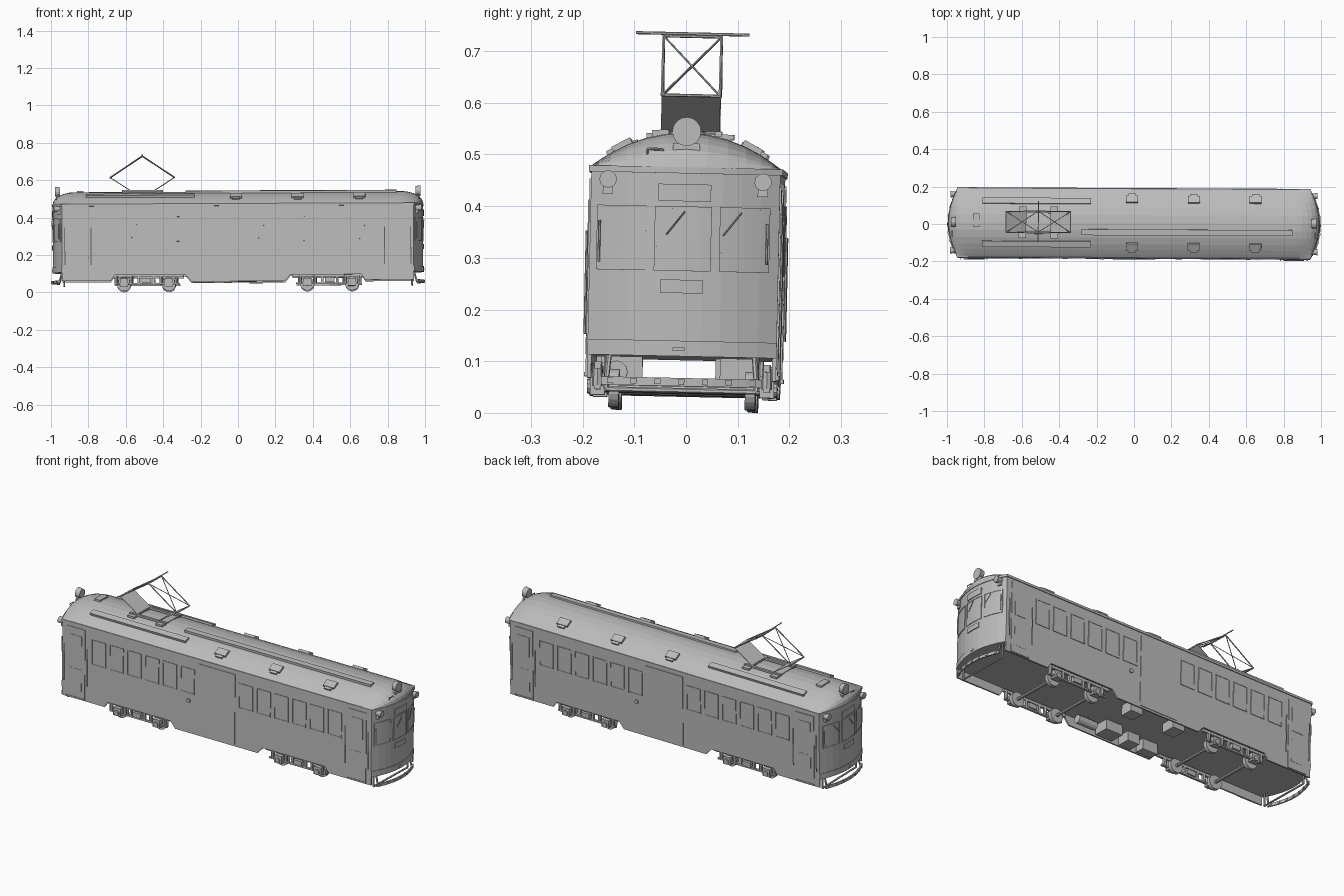
import bpy, bmesh, math
from mathutils import Matrix, Vector

cube = bpy.data.objects.get("Cube")
if cube:
    bpy.data.objects.remove(cube)

grey = bpy.data.materials.new("plain grey")
grey.use_nodes = True
grey.diffuse_color = (0.5, 0.5, 0.5, 1)
grey.node_tree.nodes["Principled BSDF"].inputs["Base Color"].default_value = (0.5, 0.5, 0.5, 1)

HALF = 0.183          # half width of the body
EAVE = 0.457          # height where the roof starts
parts = []


def end_x(y):
    """Bowed plan of each end."""
    return 0.99 - 0.05 * (y / HALF) ** 2


def finish(name, bm, mx=False, my=False):
    """Mirror across x and/or y, then turn the bmesh into an object."""
    for axis, wanted in ((0, mx), (1, my)):
        if wanted:
            new = bmesh.ops.duplicate(bm, geom=bm.verts[:] + bm.edges[:] + bm.faces[:])["geom"]
            for v in new:
                if isinstance(v, bmesh.types.BMVert):
                    v.co[axis] *= -1
    bmesh.ops.recalc_face_normals(bm, faces=bm.faces[:])
    mesh = bpy.data.meshes.new(name)
    bm.to_mesh(mesh)
    bm.free()
    mesh.materials.append(grey)
    ob = bpy.data.objects.new(name, mesh)
    bpy.context.collection.objects.link(ob)
    parts.append(ob)


def box(bm, x0, x1, y0, y1, z0, z1, tilt=0):
    centre = Vector(((x0 + x1) / 2, (y0 + y1) / 2, (z0 + z1) / 2))
    m = Matrix.Translation(centre) @ Matrix.Rotation(tilt, 4, 'X') @ Matrix.Diagonal((x1 - x0, y1 - y0, z1 - z0, 1))
    bmesh.ops.create_cube(bm, size=1, matrix=m)


def rod(bm, a, b, r, sides=6, r2=None):
    a, b = Vector(a), Vector(b)
    d = b - a
    m = Matrix.Translation((a + b) / 2) @ d.to_track_quat('Z', 'Y').to_matrix().to_4x4()
    bmesh.ops.create_cone(bm, cap_ends=True, segments=sides, radius1=r,
                          radius2=r if r2 is None else r2, depth=d.length, matrix=m)


def prism(bm, pts, offset):
    face = bm.faces.new([bm.verts.new(p) for p in pts])
    new = bmesh.ops.extrude_face_region(bm, geom=[face])["geom"]
    bmesh.ops.translate(bm, vec=offset, verts=[v for v in new if isinstance(v, bmesh.types.BMVert)])


def bowed(bm, y0, y1, z0, z1, t, back=0.004, n=6):
    """A panel following the bowed end, standing t proud of it."""
    ys = [y0 + (y1 - y0) * i / n for i in range(n + 1)]
    outline = [(end_x(y) + t, y, z0) for y in ys] + [(end_x(y) - back, y, z0) for y in reversed(ys)]
    prism(bm, outline, (0, 0, z1 - z0))


# Body shell
bm = bmesh.new()
ys = [HALF * (i / 5 - 1) for i in range(11)]
plan = [(end_x(y), y, 0.1) for y in ys] + [(-end_x(y), y, 0.1) for y in reversed(ys)]
prism(bm, plan, (0, 0, EAVE - 0.1))
finish("body", bm)

# Domed roof with rounded ends
bm = bmesh.new()
us = [0, 0.3, 0.6, 0.88, 0.91, 0.94, 0.965, 0.985, 0.995, 1]
us = [-u for u in reversed(us[1:])] + us
grid = []
for u in us:
    e = max(0, (abs(u) - 0.88) / 0.12)
    drop = math.sqrt(max(0, 1 - e * e))
    row = []
    for i in range(15):
        v = math.sin(math.pi / 2 * (i / 7 - 1))
        y = v * (HALF + 0.002)
        row.append(bm.verts.new((u * (end_x(y) + 0.001), y, EAVE + 0.008 + 0.068 * (1 - abs(v) ** 2.1) * drop)))
    grid.append(row)
for a, b in zip(grid, grid[1:]):
    for i in range(14):
        bm.faces.new((a[i], b[i], b[i + 1], a[i + 1]))
finish("roof", bm)

# Gutter along the eaves
bm = bmesh.new()
prism(bm, [(x * 1.003, y * 1.025, EAVE - 0.003) for x, y, z in plan], (0, 0, 0.012))
finish("gutter", bm)

# Side skirts, raised over the bogies
bm = bmesh.new()
skirt = [(0, 0.101), (0, 0.05), (0.25, 0.05), (0.28, 0.085), (0.66, 0.085), (0.68, 0.055), (0.94, 0.055), (0.94, 0.101)]
prism(bm, [(x, HALF, z) for x, z in skirt], (0, -0.008, 0))
finish("side_skirts", bm, True, True)

# Side windows: thin panes with frame posts and sills
bm = bmesh.new()
for i in range(6):
    x = 0.135 + i * 0.108
    box(bm, x, x + 0.085, HALF - 0.002, HALF + 0.001, 0.265, 0.4)
    for xp in (x, x + 0.081):
        box(bm, xp, xp + 0.004, HALF - 0.002, HALF + 0.004, 0.265, 0.4)
    for z in (0.265, 0.396):
        box(bm, x, x + 0.085, HALF - 0.002, HALF + 0.003, z, z + 0.004)
finish("side_windows", bm, True, True)

# Sliding centre doors and end doors
bm = bmesh.new()
box(bm, 0, 0.112, HALF - 0.002, HALF + 0.003, 0.06, 0.44)
box(bm, 0.8, 0.91, HALF - 0.002, HALF + 0.003, 0.065, 0.44)
box(bm, 0.82, 0.89, HALF, HALF + 0.005, 0.265, 0.4)
box(bm, 0.82, 0.89, HALF, HALF + 0.004, 0.1, 0.22)
box(bm, 0.8, 0.91, HALF - 0.002, HALF + 0.006, 0.058, 0.066)
for x in (0.785, 0.925):
    rod(bm, (x, HALF + 0.006, 0.14), (x, HALF + 0.006, 0.34), 0.0025)
finish("doors_and_handrails", bm, True, True)

# Round side lamps
bm = bmesh.new()
for s in (-1, 1):
    rod(bm, (s * 0.17, HALF * s, 0.225), (s * 0.17, (HALF + 0.007) * s, 0.225), 0.011, 12)
finish("side_lamps", bm)

# End windows, destination sign, number plate and bumper band
bm = bmesh.new()
for y0, y1 in ((-0.17, -0.075), (-0.058, 0.052), (0.068, 0.165)):
    bowed(bm, y0, y1, 0.265, 0.39, 0.001)
    bowed(bm, y0, y1, 0.265, 0.269, 0.003)
    bowed(bm, y0, y1, 0.386, 0.39, 0.003)
    for y in (y0, y1 - 0.004):
        bowed(bm, y, y + 0.004, 0.265, 0.39, 0.003, n=1)
finish("end_windows", bm, True)

bm = bmesh.new()
bowed(bm, -0.052, 0.05, 0.4, 0.433, 0.004)
bowed(bm, -0.045, 0.038, 0.222, 0.248, 0.004)
bowed(bm, -0.018, 0.005, 0.11, 0.117, 0.006)
bowed(bm, -HALF, HALF, 0.1, 0.13, 0.003, n=10)
finish("end_plates", bm, True)

bm = bmesh.new()
for y in (-0.035, 0.075):
    rod(bm, (end_x(y) + 0.005, y, 0.335), (end_x(y + 0.035) + 0.005, y + 0.035, 0.38), 0.0015, 4)
for y in (-0.165, 0.16):
    rod(bm, (end_x(y) + 0.006, y, 0.28), (end_x(y) + 0.006, y, 0.36), 0.0025)
finish("wipers_and_grab_rails", bm, True)

# Corner headlights and the roof lamp at each end
bm = bmesh.new()
rod(bm, (0.94, 0.15, 0.44), (0.982, 0.15, 0.44), 0.012, 12, 0.017)
box(bm, 0.945, 0.965, 0.14, 0.16, 0.412, 0.43)
finish("corner_lamps", bm, True, True)
bm = bmesh.new()
rod(bm, (0.95, 0, 0.535), (0.976, 0, 0.535), 0.024, 16, 0.028)
box(bm, 0.945, 0.972, -0.026, 0.026, 0.485, 0.512)
finish("roof_lamps", bm, True)
bm = bmesh.new()
rod(bm, (0.972, -0.075, 0.5), (0.972, -0.045, 0.5), 0.0025)
for y in (-0.075, -0.045):
    rod(bm, (0.972, y, 0.5), (0.965, y, 0.48), 0.0025)
finish("end_hooks", bm, True)

# Bowed fenders with studs and hangers
bm = bmesh.new()
bowed(bm, -0.155, 0.155, 0.042, 0.058, 0.007, 0.0, 10)
for i in range(-3, 4):
    y = i * 0.046
    bowed(bm, y - 0.006, y + 0.006, 0.045, 0.056, 0.01, n=1)
rod(bm, (0.93, -0.145, 0.034), (0.93, 0.145, 0.034), 0.005)
for s in (-1, 1):
    rod(bm, (0.955, s * 0.145, 0.05), (0.94, s * 0.14, 0.105), 0.005)
    rod(bm, (0.93, s * 0.145, 0.034), (0.93, s * 0.145, 0.1), 0.005)
finish("fenders", bm, True)

# Roof walkways and hatch
bm = bmesh.new()
for s in (-1, 1):
    box(bm, -0.81, -0.23, s * 0.115 - 0.016, s * 0.115 + 0.016, 0.504, 0.518, -s * 0.3)
box(bm, -0.28, 0.85, -0.067, -0.035, 0.523, 0.538, 0.08)
box(bm, -0.86, -0.825, -0.025, 0.045, 0.522, 0.54)
finish("roof_walkways", bm)

# Roof ventilators
bm = bmesh.new()
for x in (-0.01, 0.32, 0.65):
    box(bm, x - 0.032, x + 0.032, 0.105, 0.145, 0.496, 0.514, -0.5)
    box(bm, x - 0.02, x + 0.02, 0.115, 0.155, 0.485, 0.505, -0.5)
finish("ventilators", bm, my=True)

# Pantograph: base, plated lower arms, braced upper arms, contact bow
PX = -0.51
bm = bmesh.new()
for s in (-1, 1):
    box(bm, PX - 0.11, PX + 0.11, s * 0.055 - 0.006, s * 0.055 + 0.006, 0.532, 0.542)
    box(bm, PX + s * 0.085 - 0.02, PX + s * 0.085 + 0.02, -0.085, 0.085, 0.526, 0.536)
finish("pantograph_base", bm)
bm = bmesh.new()
for s in (-1, 1):
    foot, knee = PX + s * 0.065, PX + s * 0.173
    prism(bm, [(foot, -0.057, 0.54), (foot, 0.057, 0.54), (knee, 0.057, 0.61), (knee, -0.057, 0.61)], (0, 0, 0.003))
    rod(bm, (knee, -0.057, 0.61), (knee, 0.057, 0.61), 0.003)
    for y in (-0.056, 0.056):
        rod(bm, (knee, y, 0.61), (PX, y, 0.725), 0.003)
        rod(bm, (knee, y, 0.61), (PX, -y, 0.725), 0.002)
rod(bm, (PX, -0.057, 0.725), (PX, 0.057, 0.725), 0.003)
rod(bm, (PX, -0.11, 0.73), (PX, 0.11, 0.73), 0.003)
finish("pantograph_arms", bm)

# Bogies: wheels, axles, side frames, axle boxes, springs
bm = bmesh.new()
for x in (0.37, 0.61):
    rod(bm, (x, 0.122, 0.037), (x, 0.142, 0.037), 0.037, 20)
    rod(bm, (x, 0, 0.037), (x, 0.15, 0.037), 0.008, 8)
finish("wheels", bm, True, True)
bm = bmesh.new()
for x in (0.37, 0.61):
    box(bm, x - 0.022, x + 0.022, 0.15, 0.178, 0.024, 0.066)
    rod(bm, (x, 0.178, 0.04), (x, 0.184, 0.04), 0.014, 10)
    for d in (-0.04, 0.04):
        rod(bm, (x + d, 0.164, 0.04), (x + d, 0.164, 0.08), 0.01, 8)
box(bm, 0.29, 0.67, 0.157, 0.17, 0.074, 0.088)
box(bm, 0.31, 0.66, 0.158, 0.17, 0.034, 0.042)
for x in (0.45, 0.53):
    box(bm, x - 0.006, x + 0.006, 0.157, 0.17, 0.034, 0.085)
box(bm, 0.465, 0.515, 0.155, 0.178, 0.045, 0.07)
finish("bogie_frames", bm, True, True)

# Underfloor equipment
bm = bmesh.new()
for x0, x1, y0, y1, z in ((-0.24, -0.15, -0.16, -0.11, 0.045), (-0.12, -0.05, -0.17, -0.1, 0.05),
                          (0.0, 0.1, -0.16, -0.08, 0.048), (-0.2, -0.13, 0.06, 0.14, 0.05), (0.06, 0.13, 0.07, 0.14, 0.045)):
    box(bm, x0, x1, y0, y1, z, 0.102)
rod(bm, (0.13, -0.13, 0.07), (0.24, -0.13, 0.07), 0.022, 12)
finish("underfloor_boxes", bm)

# Slight lean and turn of the whole car, then stand it on the ground
pivot = Matrix.Translation((0, 0, 0.25))
turn = Matrix.Rotation(-0.005, 4, 'Z') @ Matrix.Rotation(-0.004, 4, 'Y') @ Matrix.Rotation(-0.022, 4, 'X')
for ob in parts:
    ob.data.transform(pivot @ turn @ pivot.inverted())
low = min(v.co.z for ob in parts for v in ob.data.vertices)
for ob in parts:
    ob.data.transform(Matrix.Translation((0, 0, -low)))
